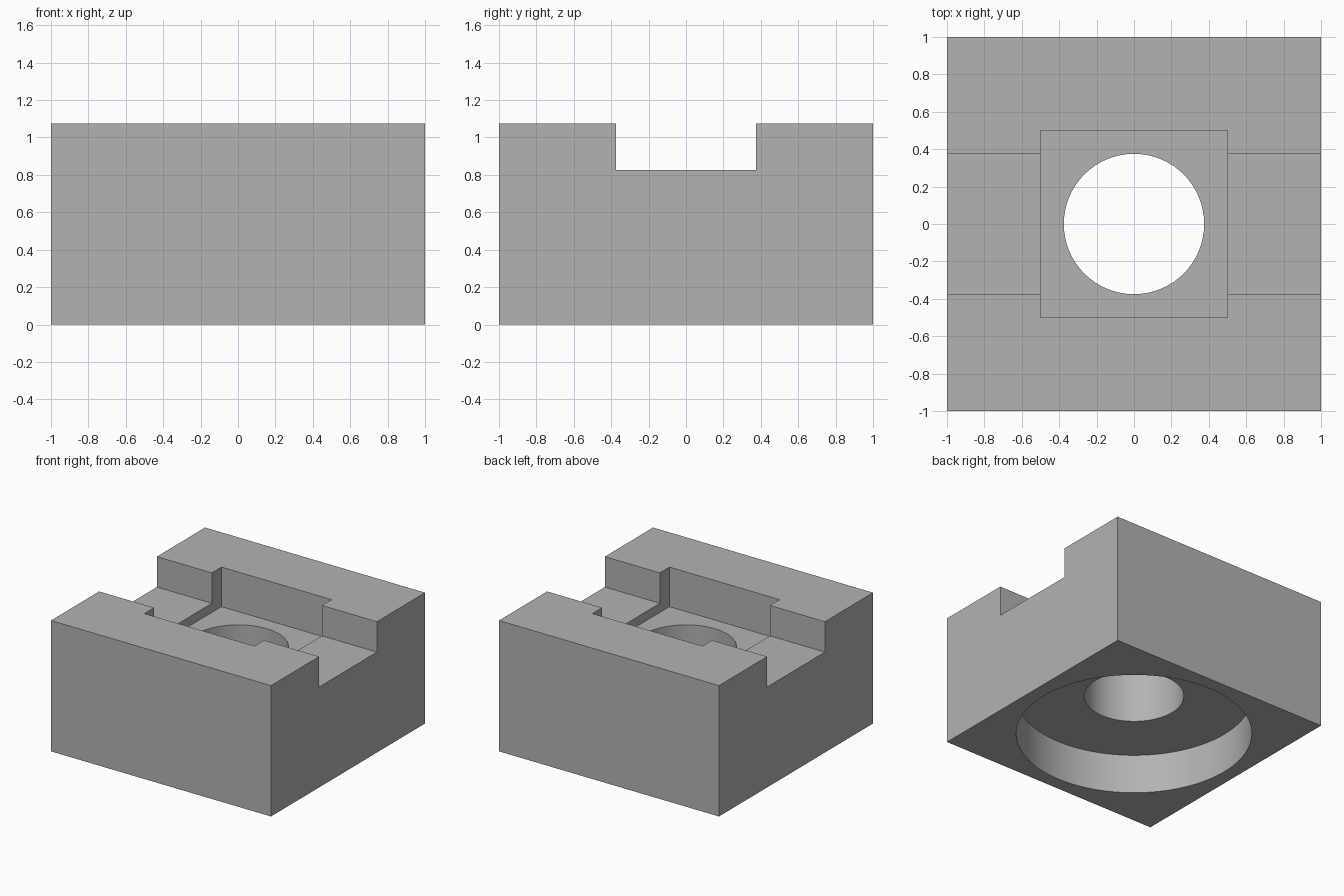
import bpy
import math

cube = bpy.data.objects.get("Cube")
if cube:
    bpy.data.objects.remove(cube, do_unlink=True)

HEIGHT = 1.075
CHANNEL_Z = 0.825      # floor of the channel across the top
POCKET_Z = 0.75        # floor of the square pocket
RECESS_Z = 0.325       # ceiling of the round recess underneath
OVER = 0.2             # cutters reach past the surface


def box(name, width, depth, bottom, top):
    bpy.ops.mesh.primitive_cube_add(size=1, location=(0, 0, (bottom + top) / 2))
    obj = bpy.context.object
    obj.name = name
    obj.scale = (width, depth, top - bottom)
    bpy.ops.object.transform_apply(location=True, rotation=True, scale=True)
    return obj


def cylinder(name, radius, bottom, top):
    bpy.ops.mesh.primitive_cylinder_add(
        vertices=128, radius=radius, depth=top - bottom,
        location=(0, 0, (bottom + top) / 2))
    obj = bpy.context.object
    obj.name = name
    return obj


def cut(target, cutter):
    cutter.hide_render = True
    mod = target.modifiers.new(cutter.name, 'BOOLEAN')
    mod.operation = 'DIFFERENCE'
    mod.solver = 'EXACT'
    mod.object = cutter
    bpy.ops.object.select_all(action='DESELECT')
    target.select_set(True)
    bpy.context.view_layer.objects.active = target
    bpy.ops.object.modifier_apply(modifier=mod.name)
    bpy.data.objects.remove(cutter, do_unlink=True)


# Solid block
block = box("slotted_block", 2, 2, 0, HEIGHT)

# Channel, square pocket, round recess below and through hole
cut(block, box("channel_cutter", 2 + OVER, 0.75, CHANNEL_Z, HEIGHT + OVER))
cut(block, box("pocket_cutter", 1, 1, POCKET_Z, HEIGHT + OVER))
cut(block, cylinder("recess_cutter", 0.8875, -OVER, RECESS_Z))
cut(block, cylinder("hole_cutter", 0.375, -OVER, HEIGHT + OVER))

# Grey finish
grey = bpy.data.materials.new("plain_grey")
grey.use_nodes = True
colour = (0.45, 0.45, 0.45, 1)
grey.diffuse_color = colour
grey.node_tree.nodes["Principled BSDF"].inputs["Base Color"].default_value = colour
block.data.materials.clear()
block.data.materials.append(grey)
for face in block.data.polygons:
    face.material_index = 0

bpy.ops.object.select_all(action='DESELECT')
block.select_set(True)
bpy.context.view_layer.objects.active = block
bpy.ops.object.shade_smooth_by_angle(angle=math.radians(30))
